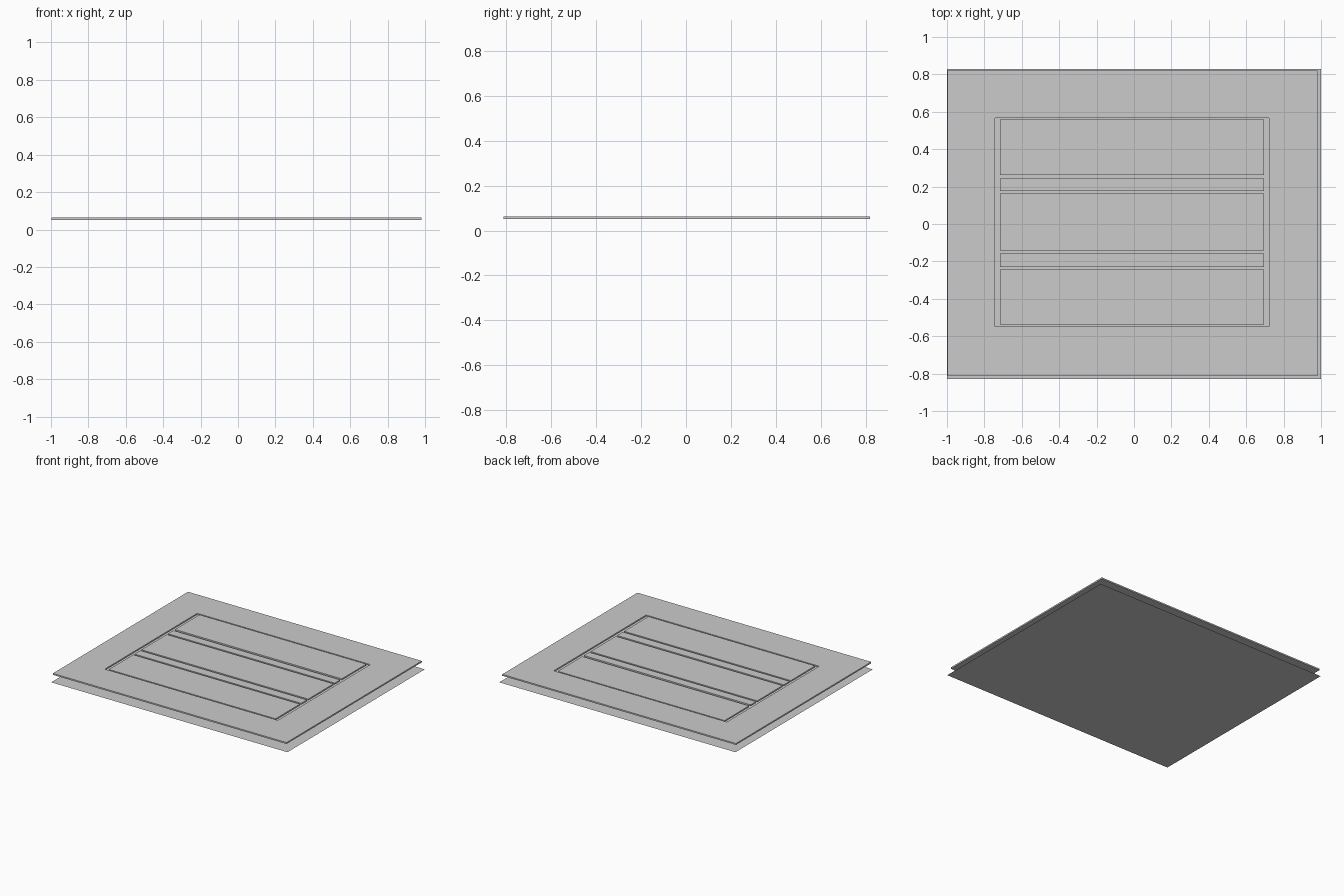
import bpy, bmesh

if "Cube" in bpy.data.objects:
    bpy.data.objects.remove(bpy.data.objects["Cube"])

Z0, Z1 = 0.052, 0.063


def finish(name, bm):
    bmesh.ops.recalc_face_normals(bm, faces=bm.faces[:])
    mesh = bpy.data.meshes.new(name)
    bm.to_mesh(mesh)
    bm.free()
    ob = bpy.data.objects.new(name, mesh)
    bpy.context.collection.objects.link(ob)
    return ob


def rect(x0, x1, y0, y1, z):
    return [(x0, y0, z), (x1, y0, z), (x1, y1, z), (x0, y1, z)]


def add_loop(bm, coords):
    return [bm.verts.new(c) for c in coords]


def bridge(bm, a, b):
    for i in range(4):
        j = (i + 1) % 4
        bm.faces.new((a[i], a[j], b[j], b[i]))


def panel(name, x0, x1, y0, y1):
    bm = bmesh.new()
    low = add_loop(bm, rect(x0, x1, y0, y1, Z0))
    top = add_loop(bm, rect(x0, x1, y0, y1, Z1))
    bridge(bm, low, top)
    bm.faces.new(low)
    bm.faces.new(top)
    return finish(name, bm)


# Thin backing sheet on the ground
bm = bmesh.new()
bm.faces.new(add_loop(bm, rect(-1, 1, -0.83, 0.83, 0)))
finish("backing_sheet", bm)

# Raised border frame with a rectangular opening
outer = (-0.998, 0.981, -0.814, 0.821)
inner = (-0.743, 0.722, -0.549, 0.568)
bm = bmesh.new()
loops = [add_loop(bm, rect(*r, z)) for r, z in
         ((outer, Z0), (outer, Z1), (inner, Z1), (inner, Z0))]
for i in range(4):
    bridge(bm, loops[i], loops[(i + 1) % 4])
finish("border_frame", bm)

# Wide panels separated by narrow strips, with small gaps between
rows = (("wide_panel_front", -0.538, -0.243),
        ("narrow_strip_front", -0.229, -0.158),
        ("wide_panel_middle", -0.143, 0.163),
        ("narrow_strip_back", 0.177, 0.243),
        ("wide_panel_back", 0.262, 0.558))
for name, y0, y1 in rows:
    panel(name, -0.717, 0.695, y0, y1)
